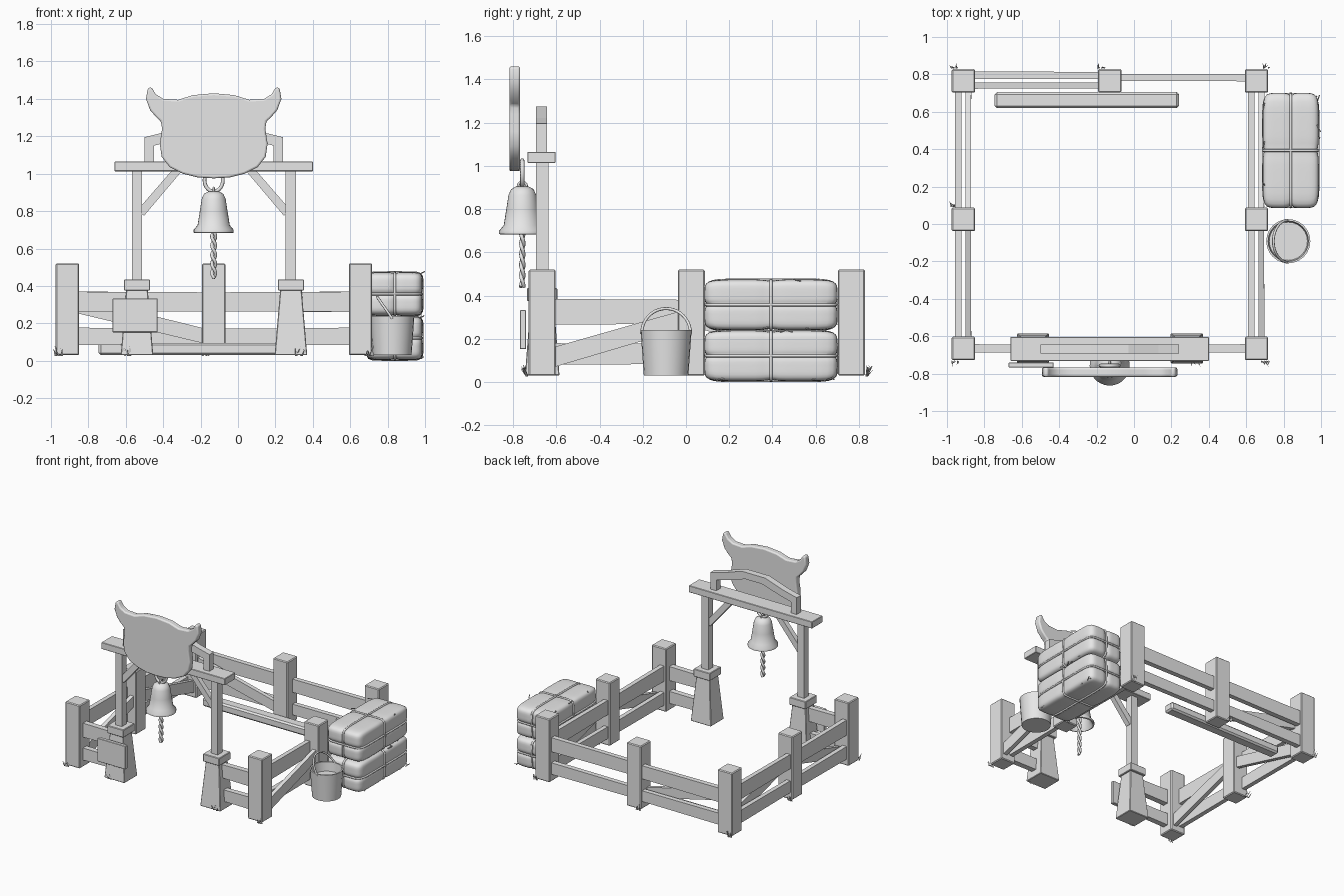
import bpy, bmesh, math, random
from mathutils import Vector, Matrix

random.seed(4)
if "Cube" in bpy.data.objects:
    bpy.data.objects.remove(bpy.data.objects["Cube"], do_unlink=True)

grey = bpy.data.materials.new("plain grey")
grey.use_nodes = True
grey.diffuse_color = (0.8, 0.8, 0.8, 1)
grey.node_tree.nodes["Principled BSDF"].inputs["Base Color"].default_value = (0.8, 0.8, 0.8, 1)


def finish(name, bm, smooth=None, bevel=0, segments=1):
    bmesh.ops.recalc_face_normals(bm, faces=bm.faces)
    mesh = bpy.data.meshes.new(name)
    bm.to_mesh(mesh)
    bm.free()
    mesh.materials.append(grey)
    if smooth:
        mesh.shade_smooth()
        mesh.set_sharp_from_angle(angle=math.radians(smooth))
    obj = bpy.data.objects.new(name, mesh)
    bpy.context.collection.objects.link(obj)
    if bevel:
        mod = obj.modifiers.new("bevel", 'BEVEL')
        mod.width, mod.segments = bevel, segments
    return obj


def box(name, x, y, z, bevel=0, taper=1):
    bm = bmesh.new()
    bmesh.ops.create_cube(bm, size=1)
    for v in bm.verts:
        k = taper if v.co.z > 0 else 1
        v.co = ((x[0] + x[1]) / 2 + v.co.x * k * (x[1] - x[0]),
                (y[0] + y[1]) / 2 + v.co.y * k * (y[1] - y[0]),
                (z[0] + z[1]) / 2 + v.co.z * (z[1] - z[0]))
    return finish(name, bm, bevel=bevel)


def bar(name, a, b, height, depth):
    """Plank between two points, slightly narrower at one end."""
    a, b = Vector(a), Vector(b)
    along = (b - a).normalized()
    side = Vector((0, 0, 1)).cross(along).normalized()
    up = along.cross(side)
    bm = bmesh.new()
    bmesh.ops.create_cube(bm, size=1)
    for v in bm.verts:
        k = 0.92 if v.co.x > 0 else 1
        v.co = ((a + b) / 2 + along * v.co.x * (b - a).length
                + side * v.co.y * depth * k + up * v.co.z * height * k)
    return finish(name, bm)


def prism(name, outline, y0, y1, **kw):
    bm = bmesh.new()
    face = bm.faces.new([bm.verts.new((x, y0, z)) for x, z in outline])
    new = bmesh.ops.extrude_face_region(bm, geom=[face])["geom"]
    bmesh.ops.translate(bm, vec=(0, y1 - y0, 0),
                        verts=[g for g in new if isinstance(g, bmesh.types.BMVert)])
    return finish(name, bm, **kw)


def lathe(name, profile, center, steps=28):
    bm = bmesh.new()
    verts = [bm.verts.new((r, 0, z)) for r, z in profile]
    edges = [bm.edges.new(p) for p in zip(verts, verts[1:])]
    bmesh.ops.spin(bm, geom=verts + edges, axis=(0, 0, 1), cent=(0, 0, 0),
                   angle=math.tau, steps=steps)
    bmesh.ops.remove_doubles(bm, verts=bm.verts, dist=0.0005)
    bmesh.ops.translate(bm, vec=center, verts=bm.verts)
    return finish(name, bm, smooth=40)


def tube(name, points, radius, closed=False):
    curve = bpy.data.curves.new(name, 'CURVE')
    curve.dimensions = '3D'
    curve.bevel_depth, curve.bevel_resolution = radius, 2
    curve.use_fill_caps = True
    line = curve.splines.new('POLY')
    line.points.add(len(points) - 1)
    for p, co in zip(line.points, points):
        p.co = (*co, 1)
    line.use_cyclic_u = closed
    curve.materials.append(grey)
    obj = bpy.data.objects.new(name, curve)
    bpy.context.collection.objects.link(obj)
    return obj


LEFT, RIGHT, MID = -0.912, 0.655, -0.13
FRONT, CENTER, BACK = -0.665, 0.025, 0.765
GROUND, HALF = 0.03, 0.0625
UPPER, LOWER = 0.325, 0.13

# Fence posts
spots = [(x, y) for x in (LEFT, RIGHT) for y in (FRONT, CENTER, BACK)] + [(MID, BACK)]
for x, y in spots:
    box("fence_post", (x - HALF, x + HALF), (y - HALF, y + HALF), (GROUND, 0.52), 0.006)

# Side rails with diagonal braces
for x in (LEFT, RIGHT):
    for y in (FRONT, BACK):
        for z, h in ((UPPER, 0.12), (LOWER, 0.1)):
            bar("side_rail", (x - 0.028, y, z), (x - 0.028, CENTER, z), h, 0.036)
        bar("side_brace", (x + 0.026, y, 0.1), (x + 0.026, CENTER, 0.3), 0.09, 0.032)

# Back rails, brace and low plank
for x, y in ((LEFT, BACK + 0.03), (RIGHT, BACK + 0.018)):
    for z, h in ((UPPER - 0.01, 0.11), (LOWER, 0.09)):
        bar("back_rail", (x, y, z), (MID, y, z), h, 0.04)
bar("back_brace", (LEFT, BACK - 0.025, 0.31), (MID, BACK - 0.025, 0.12), 0.085, 0.034)
box("low_plank", (-0.745, 0.24), (0.62, 0.705), (GROUND, 0.095), 0.012)

# Gate legs, short front rails and corner braces
GATE = (-0.54, 0.283)
for x, corner, inward in ((GATE[0], LEFT, 1), (GATE[1], RIGHT, -1)):
    box("gate_foot", (x - 0.087, x + 0.087), (FRONT - 0.08, FRONT + 0.08), (GROUND, 0.38), 0.004, 0.66)
    box("gate_cap", (x - 0.07, x + 0.07), (FRONT - 0.07, FRONT + 0.07), (0.375, 0.435), 0.004)
    box("gate_post", (x - 0.028, x + 0.028), (FRONT - 0.028, FRONT + 0.028), (0.42, 1.03))
    bar("gate_brace", (x + inward * 0.02, FRONT, 0.79), (x + inward * 0.23, FRONT, 1.035), 0.046, 0.04)
    for z, h in ((UPPER - 0.01, 0.11), (LOWER, 0.095)):
        bar("front_rail", (corner, FRONT, z), (x, FRONT, z), h, 0.045)

# Gate beam and arch
box("gate_beam", (-0.66, 0.40), (-0.733, -0.603), (1.013, 1.065), 0.003)
outer = [(0.37, 1.06), (0.37, 1.195), (0.26, 1.222), (0.1, 1.275)]
inner = [(0.07, 1.222), (0.24, 1.17), (0.32, 1.15), (0.32, 1.06)]
half = outer + inner
arch = [(MID + x, z) for x, z in outer] + [(MID - x, z) for x, z in reversed(outer)]
arch += [(MID - x, z) for x, z in reversed(inner)] + [(MID + x, z) for x, z in inner]
prism("gate_arch", arch, FRONT - 0.028, FRONT + 0.022)

# Horned head sign
head = [(0, 1.43), (.11, 1.42), (.19, 1.395), (.27, 1.40), (.31, 1.425), (.332, 1.462),
        (.352, 1.458), (.362, 1.40), (.34, 1.34), (.305, 1.30), (.282, 1.28), (.276, 1.24),
        (.288, 1.16), (.278, 1.09), (.235, 1.035), (.165, 1.0), (.085, .98), (0, .975)]
outline = [(MID + x, z) for x, z in head] + [(MID - x, z) for x, z in reversed(head[1:-1])]
prism("head_sign", outline, -0.817, -0.767, smooth=40, bevel=0.01, segments=3)

# Small notice board on the gate foot
box("notice_board", (-0.67, -0.43), (-0.768, -0.74), (0.152, 0.333), 0.003)

# Bell, ring and twisted pull rope
bell_at = (MID, -0.757, 0)
lathe("bell", [(0, .905), (.03, .904), (.052, .892), (.064, .865), (.074, .80), (.086, .725),
               (.107, .70), (.107, .685), (.098, .682), (.08, .71), (.06, .84), (0, .87)], bell_at)
circle = [i * math.tau / 28 for i in range(28)]
tube("bell_ring", [(MID + 0.049 * math.cos(a), bell_at[1], 0.965 + 0.06 * math.sin(a))
                   for a in circle], 0.01, True)
tube("bell_loop", [(MID, bell_at[1] + 0.02 * math.cos(a), 0.905 + 0.02 * math.sin(a))
                   for a in circle], 0.006, True)
for phase in (0, math.pi):
    tube("bell_rope", [(MID + 0.01 * math.cos(i * 0.45 + phase),
                        bell_at[1] + 0.006 * math.sin(i * 0.45 + phase), 0.86 - i * 0.007)
                       for i in range(61)], 0.009)

# Bucket with a leaning handle
bucket_at = (0.825, -0.092, 0)
lathe("bucket", [(0, .03), (.103, .03), (.118, .24), (.108, .24), (.102, .17), (0, .17)], bucket_at, 24)
tube("bucket_handle", [(bucket_at[0] - 0.08 * math.sin(a), bucket_at[1] + 0.113 * math.cos(a),
                        0.225 + 0.115 * math.sin(a))
                       for a in [i * math.pi / 20 for i in range(21)]], 0.007)


# Hay bales: puffed boxes pinched under three cords
def pinch(t):
    return 1 - 0.05 * math.exp(-(t / 0.1) ** 2)


def power(t):
    return math.copysign(abs(t) ** 0.25, t)


SIZE = Vector((0.15, 0.308, 0.117))
for mid_z in (0.121, 0.357):
    spot = Vector((0.838, 0.393, mid_z))
    bm = bmesh.new()
    bmesh.ops.create_cube(bm, size=2)
    bmesh.ops.subdivide_edges(bm, edges=bm.edges, cuts=15, use_grid_fill=True)
    for v in bm.verts:
        x, y, z = v.co
        norm = sum(abs(c) ** 9 for c in v.co) ** (1 / 9)
        p = Vector((x * pinch(y) * pinch(z), y * pinch(x) * pinch(z), z * pinch(x) * pinch(y))) / norm
        v.co = spot + Vector([a * b for a, b in zip(p, SIZE)])
    finish("hay_bale", bm, smooth=60)
    for i, j in ((0, 1), (0, 2), (1, 2)):
        loop = []
        for a in circle:
            p = spot.copy()
            p[i] += power(math.cos(a)) * SIZE[i] * 0.98
            p[j] += power(math.sin(a)) * SIZE[j] * 0.98
            loop.append(p)
        tube("bale_cord", loop, 0.007, True)
    # Loose straws
    for _ in range(10):
        a = spot + Vector([random.choice((-1, 1)) * s * 0.94 for s in SIZE])
        a.y = spot.y + random.uniform(-0.95, 0.95) * SIZE.y
        tube("straw", [a, a + Vector((random.uniform(-.02, .02), random.uniform(-.04, .04), 0.01))], 0.003)

# Grass tufts around the posts and gate feet
for x, y in spots + [(g, FRONT) for g in GATE]:
    sx, sy = (-1 if x < 0 else 1), (1 if y > 0 else -1)
    bm = bmesh.new()
    for _ in range(5):
        base = Vector((x + sx * random.uniform(.02, .068), y + sy * 0.07, GROUND - 0.005))
        tip = base + Vector((sx * random.uniform(-.01, .025), sy * random.uniform(0, .03),
                             random.uniform(.03, .06)))
        ring = [bm.verts.new(base + Vector((0.006 * math.cos(a), 0.006 * math.sin(a), 0)))
                for a in (0, 2.1, 4.2)]
        top = bm.verts.new(tip)
        bm.faces.new(ring)
        for k in range(3):
            bm.faces.new((ring[k], ring[k - 1], top))
    finish("grass_tuft", bm)
